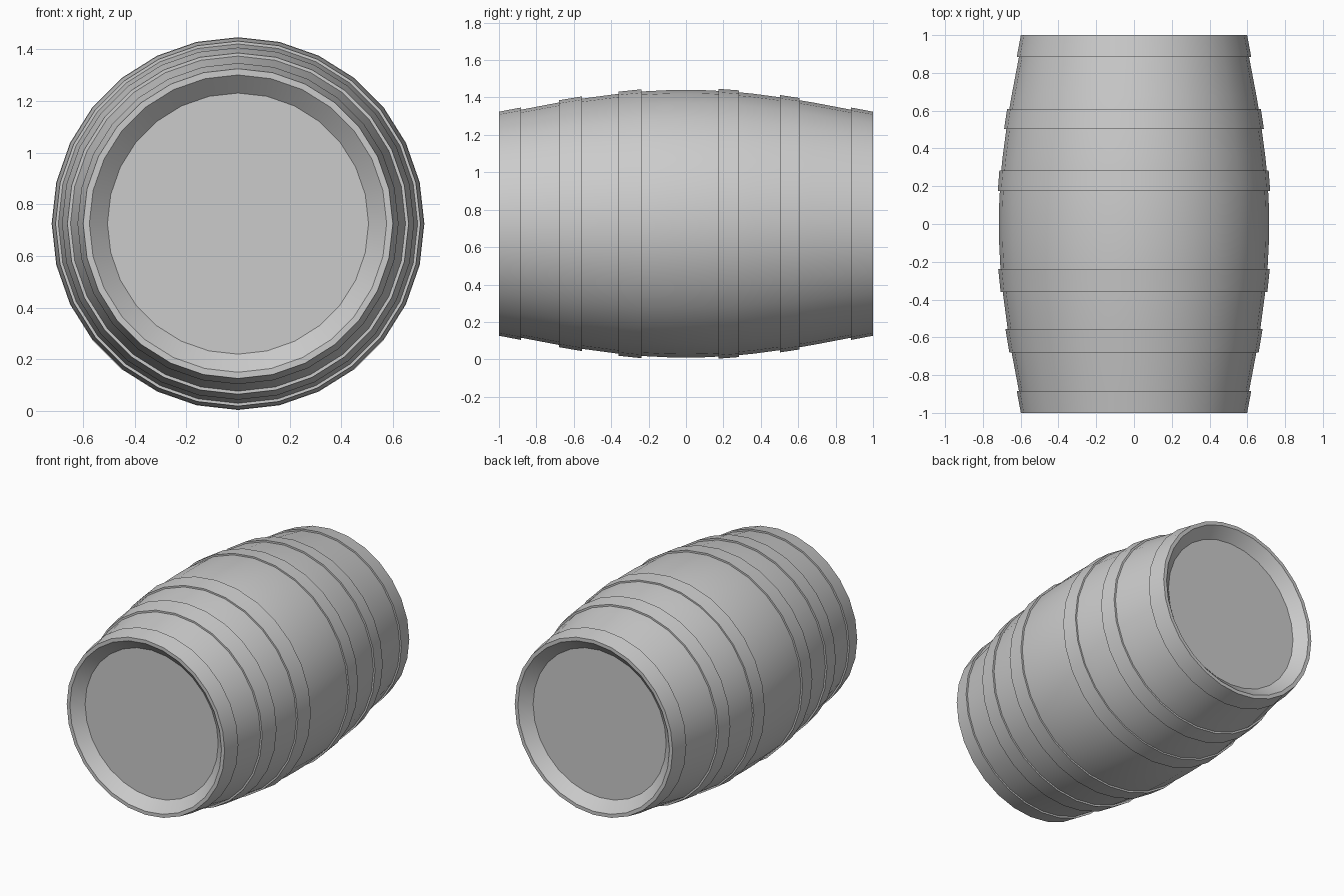
import bpy, bmesh
from math import sin, cos, tau, radians

if "Cube" in bpy.data.objects:
    bpy.data.objects.remove(bpy.data.objects["Cube"])

SIDES = 28
AXIS_Z = 0.725


def ring(bm, y, r):
    return [bm.verts.new((r * sin(tau * i / SIDES), y, AXIS_Z + r * cos(tau * i / SIDES)))
            for i in range(SIDES)]


def finish(name, bm):
    bmesh.ops.recalc_face_normals(bm, faces=bm.faces)
    me = bpy.data.meshes.new(name)
    bm.to_mesh(me)
    bm.free()
    ob = bpy.data.objects.new(name, me)
    bpy.context.collection.objects.link(ob)
    bpy.ops.object.select_all(action='DESELECT')
    ob.select_set(True)
    bpy.context.view_layer.objects.active = ob
    bpy.ops.object.shade_smooth_by_angle(angle=radians(30))
    return ob


def lathe(name, profile, closed=False, caps=False):
    """Turn a (y, radius) profile around the barrel axis."""
    bm = bmesh.new()
    rings = [ring(bm, y, r) for y, r in profile]
    pairs = list(zip(rings, rings[1:]))
    if closed:
        pairs.append((rings[-1], rings[0]))
    for a, b in pairs:
        for i in range(SIDES):
            j = (i + 1) % SIDES
            bm.faces.new((a[i], a[j], b[j], b[i]))
    if caps:
        bm.faces.new(rings[0])
        bm.faces.new(rings[-1])
    return finish(name, bm)


# Bulging stave body with recessed, bevelled heads at both ends
half = [(-0.935, 0.505), (-1.0, 0.575), (-1.0, 0.588), (-0.885, 0.609), (-0.68, 0.648),
        (-0.555, 0.669), (-0.36, 0.695), (-0.24, 0.707), (-0.1, 0.714)]
profile = half + [(0, 0.715)] + [(-y, r) for y, r in reversed(half)]
lathe("barrel_body", profile, caps=True)

# Metal hoops: start y, start radius, end y, end radius
hoops = {
    "front_end_hoop": (-1.0, 0.599, -0.883, 0.621),
    "front_quarter_hoop": (-0.68, 0.66, -0.555, 0.681),
    "front_belly_hoop": (-0.36, 0.706, -0.237, 0.719),
    "back_belly_hoop": (0.175, 0.721, 0.283, 0.713),
    "back_quarter_hoop": (0.502, 0.688, 0.608, 0.672),
    "back_end_hoop": (0.883, 0.621, 1.0, 0.599),
}
for name, (y0, r0, y1, r1) in hoops.items():
    t = 0.012
    lathe(name, [(y0, r0 - t), (y0, r0), (y1, r1), (y1, r1 - t)], closed=True)
